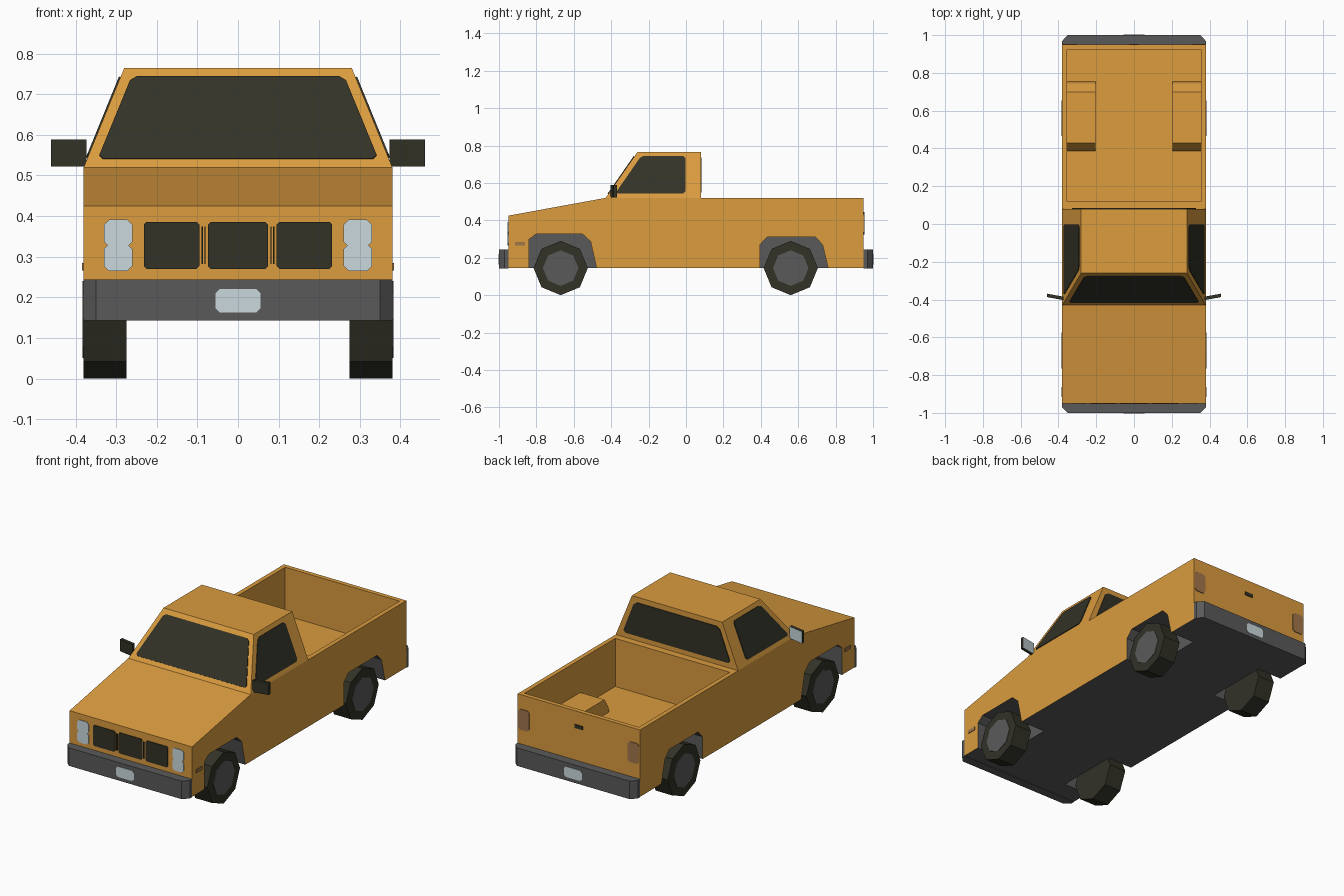
import bpy, bmesh, math
from mathutils import Vector, Matrix

if "Cube" in bpy.data.objects:
    bpy.data.objects.remove(bpy.data.objects["Cube"])


def material(name, r, g, b):
    m = bpy.data.materials.new(name)
    m.diffuse_color = [((c / 255 + 0.055) / 1.055) ** 2.4 for c in (r, g, b)] + [1]
    m.use_nodes = True
    m.node_tree.nodes["Principled BSDF"].inputs["Base Color"].default_value = m.diffuse_color
    return m


ORANGE = material("orange paint", 219, 156, 63)
DARK = material("black rubber and glass", 50, 50, 39)
GREY = material("grey trim", 90, 90, 90)
LIGHT = material("pale lamp", 203, 217, 221)
TAIL = material("dull tail lamp", 163, 118, 75)


def loft(name, a, b, *mats):
    """Solid joining two loops with equal point counts."""
    bm = bmesh.new()
    va, vb = [bm.verts.new(p) for p in a], [bm.verts.new(p) for p in b]
    bm.faces.new(va)
    bm.faces.new(vb)
    for i in range(len(a)):
        j = (i + 1) % len(a)
        bm.faces.new((va[i], va[j], vb[j], vb[i]))
    bmesh.ops.recalc_face_normals(bm, faces=bm.faces)
    me = bpy.data.meshes.new(name)
    bm.to_mesh(me)
    bm.free()
    ob = bpy.data.objects.new(name, me)
    bpy.context.collection.objects.link(ob)
    for m in mats:
        me.materials.append(m)
    return ob


def prism(name, yz, x0, x1, *mats):
    return loft(name, [(x0, y, z) for y, z in yz], [(x1, y, z) for y, z in yz], *mats)


def plate(name, corners, mat, cut=0.0):
    """Thin plate lying on a surface, with optional clipped corners."""
    c = [Vector(p) for p in corners]
    n = (c[1] - c[0]).cross(c[2] - c[0]).normalized() * 0.004
    pts = []
    for i, p in enumerate(c):
        if cut:
            pts += [p + (c[i - 1] - p).normalized() * cut,
                    p + (c[(i + 1) % len(c)] - p).normalized() * cut]
        else:
            pts.append(p)
    return loft(name, [p - n for p in pts], [p + n for p in pts], mat)


def panel(name, x0, x1, z0, z1, y, mat, cut=0.0):
    return plate(name, [(x0, y, z0), (x1, y, z0), (x1, y, z1), (x0, y, z1)], mat, cut)


def boolean(ob, tool, op):
    mod = ob.modifiers.new("cut", 'BOOLEAN')
    mod.operation, mod.solver, mod.object = op, 'EXACT', tool
    bpy.context.view_layer.objects.active = ob
    bpy.ops.object.modifier_apply(modifier=mod.name)
    bpy.data.objects.remove(tool)


# Body with sloping bonnet and open load bed
body = prism("body", [(-.95, .145), (.95, .145), (.95, .52), (-.43, .52), (-.95, .425)],
             -.38, .38, ORANGE)
boolean(body, prism("bed_cutter", [(.12, .25), (.925, .25), (.925, .7), (.12, .7)],
                    -.355, .355), 'DIFFERENCE')
hump = [(.375, .2), (.395, .28), (.43, .335), (.70, .335), (.745, .28), (.77, .2)]
front_arch = [(-.84, .05), (-.84, .298), (-.80, .328), (-.555, .328), (-.51, .287),
              (-.478, .145), (-.46, .05)]
rear_arch = [(.395, .05), (.395, .27), (.436, .312), (.69, .312), (.73, .27),
             (.76, .145), (.78, .05)]
for s in (-1, 1):
    boolean(body, prism("hump_tool", hump, s * .205, s * .365), 'UNION')
for s in (-1, 1):
    for arch in (front_arch, rear_arch):
        boolean(body, prism("arch_cutter", arch, s * .225, s * .5), 'DIFFERENCE')

# Grey underside and wheel wells
body.data.materials.clear()
body.data.materials.append(ORANGE)
body.data.materials.append(GREY)
for p in body.data.polygons:
    c, n = p.center, p.normal
    under = c.z < .15
    well = (.2 < abs(c.x) < .379 and c.z < .33 and n.z < .1 and n.x * c.x > -.05)
    p.material_index = 1 if under or well else 0

# Cab, tapering to the roof
loft("cab", [(-.38, -.43, .52), (.38, -.43, .52), (.38, .08, .52), (-.38, .08, .52)],
     [(-.28, -.26, .765), (.28, -.26, .765), (.28, .08, .765), (-.28, .08, .765)], ORANGE)


def cab_x(z):
    return .38 - (z - .52) / .245 * .10


def screen_y(z):
    return -.43 + (z - .52) / .245 * .17


# Windows
lo, hi = .54, .742
plate("windscreen", [(-.345, screen_y(lo), lo), (.345, screen_y(lo), lo),
                     (.262, screen_y(hi), hi), (-.262, screen_y(hi), hi)], DARK, .012)
plate("rear_window", [(-.335, .08, .548), (.335, .08, .548),
                      (.262, .08, .735), (-.262, .08, .735)], DARK, .015)
for s in (-1, 1):
    plate("side_window", [(s * cab_x(z), y, z) for y, z in
                          ((-.378, .543), (-.003, .543), (-.003, .742), (-.24, .742))],
          DARK, .012)

# Bumpers with clipped corners, and number plates
for s, end in ((-1, "front"), (1, "rear")):
    outline = [(-.38, .95), (.38, .95), (.38, .97), (.35, 1), (-.35, 1), (-.38, .97)]
    loft(end + "_bumper", [(x, s * y, .143) for x, y in outline],
         [(x, s * y, .244) for x, y in outline], GREY)
    panel(end + "_number_plate", -.055, .055, .163, .221, s * .998, LIGHT, .01)

# Grille panels and slim bars
for x0, x1 in ((-.232, -.095), (-.074, .074), (.095, .232)):
    panel("grille", x0, x1, .27, .386, -.95, DARK, .007)
for s in (-1, 1):
    for x in (.081, .088):
        panel("grille_bar", s * x - .0015, s * x + .0015, .282, .374, -.95, DARK)
    # Paired headlamps, tail lamps and side markers
    for z in (.265, .325):
        panel("headlamp", s * .295 - .035, s * .295 + .035, z, z + .066, -.95, LIGHT, .012)
    panel("tail_lamp", s * .34 - .035, s * .34 + .035, .325, .44, .95, TAIL, .012)
    plate("side_marker", [(s * .38, y, z) for y, z in
                          ((-.915, .266), (-.862, .266), (-.862, .285), (-.915, .285))], TAIL)
panel("tailgate_handle", -.025, .025, .425, .445, .95, DARK)

# Door mirrors with pale glass on the back
for s in (-1, 1):
    foot = [(.373, -.403), (.46, -.387), (.46, -.369), (.373, -.385)]
    mirror = loft("door_mirror", [(s * x, y, .522) for x, y in foot],
                  [(s * x, y, .589) for x, y in foot], DARK, LIGHT)
    for p in mirror.data.polygons:
        p.material_index = int(p.normal.y > .5)

# Eight-sided wheels with grey hubs
for s in (-1, 1):
    for y, end in ((-.67, "front"), (.56, "rear")):
        def ring(r):
            return [(y + r * math.cos(k * math.pi / 4), .145 + r * math.sin(k * math.pi / 4))
                    for k in range(8)]
        prism(end + "_wheel", ring(.145), s * .275, s * .38, DARK)
        prism(end + "_hub", ring(.095), s * .377, s * .383, GREY)
